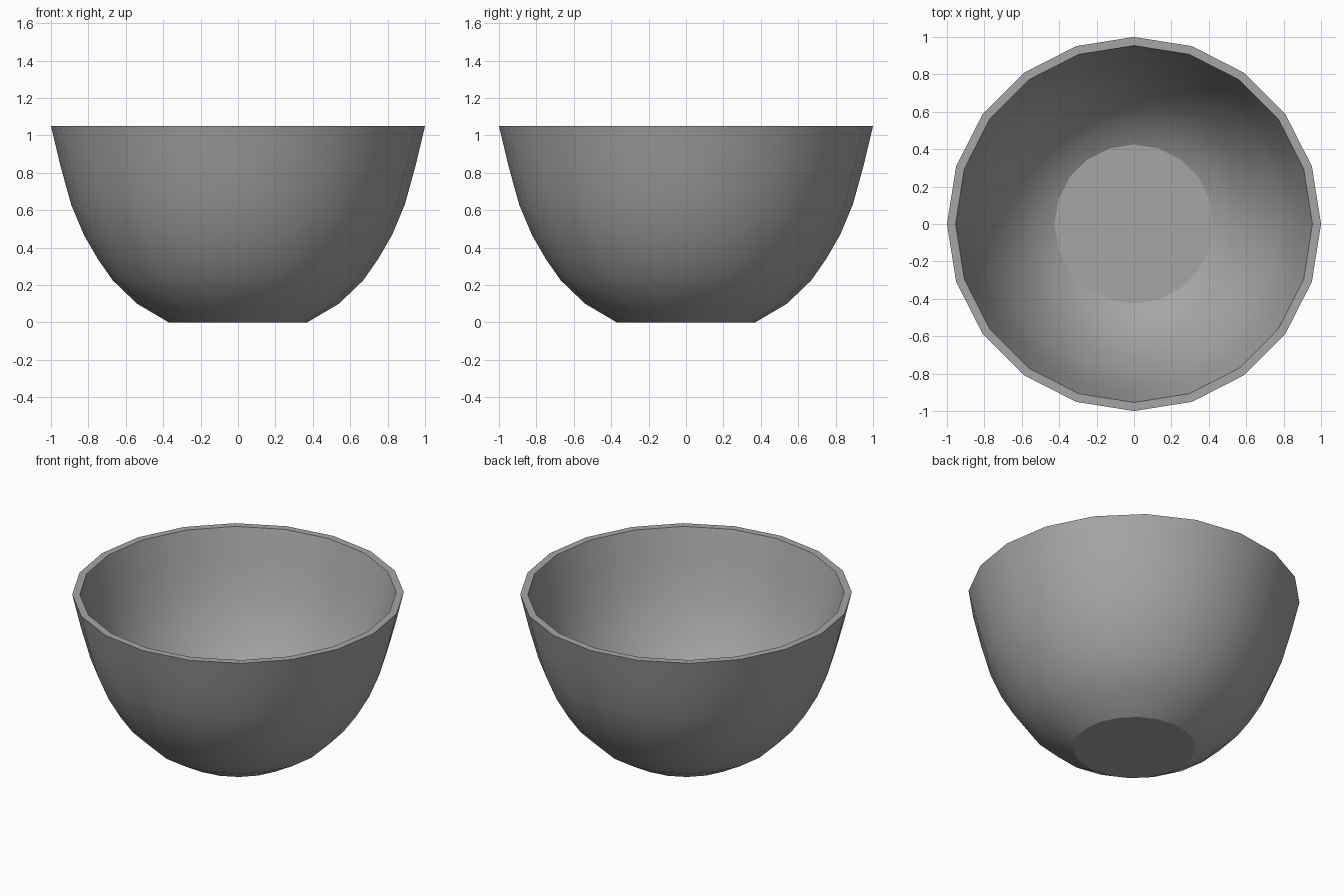
import bpy
import bmesh
import math
from mathutils import Matrix

cube = bpy.data.objects.get("Cube")
if cube:
    bpy.data.objects.remove(cube, do_unlink=True)

SIDES = 20

# One plain grey for the whole bowl
grey = bpy.data.materials.new("grey ceramic")
grey.use_nodes = True
colour = (0.38, 0.38, 0.38, 1)
grey.diffuse_color = colour
bsdf = grey.node_tree.nodes["Principled BSDF"]
bsdf.inputs["Base Color"].default_value = colour
bsdf.inputs["Roughness"].default_value = 0.8

# Closed wall section as (radius, height): up the outside, over the rim, down the inside
outer = [(0.37, 0), (0.54, 0.10), (0.67, 0.225), (0.75, 0.34),
         (0.825, 0.47), (0.892, 0.63), (0.95, 0.84), (1.0, 1.05)]
inner = [(0.954, 1.05), (0.946, 1.02), (0.906, 0.85), (0.85, 0.65), (0.785, 0.495),
         (0.712, 0.37), (0.635, 0.255), (0.515, 0.137), (0.425, 0.087)]

# Revolve the section around z
bm = bmesh.new()
rings = []
for radius, height in outer + inner:
    ring = bmesh.ops.create_circle(bm, cap_ends=False, segments=SIDES, radius=radius,
                                   matrix=Matrix.Translation((0, 0, height)))["verts"]
    rings.append(ring)
for low, high in zip(rings, rings[1:]):
    for i in range(SIDES):
        j = (i + 1) % SIDES
        bm.faces.new((low[i], low[j], high[j], high[i]))

# Flat foot and inside floor
bm.faces.new(rings[0])
bm.faces.new(rings[-1])
bmesh.ops.recalc_face_normals(bm, faces=bm.faces)

mesh = bpy.data.meshes.new("bowl")
bm.to_mesh(mesh)
bm.free()
mesh.materials.append(grey)
bowl = bpy.data.objects.new("bowl", mesh)
bpy.context.collection.objects.link(bowl)

# Smooth walls, crisp rim, foot and floor edges
bpy.ops.object.select_all(action="DESELECT")
bowl.select_set(True)
bpy.context.view_layer.objects.active = bowl
bpy.ops.object.shade_smooth_by_angle(angle=math.radians(25))
